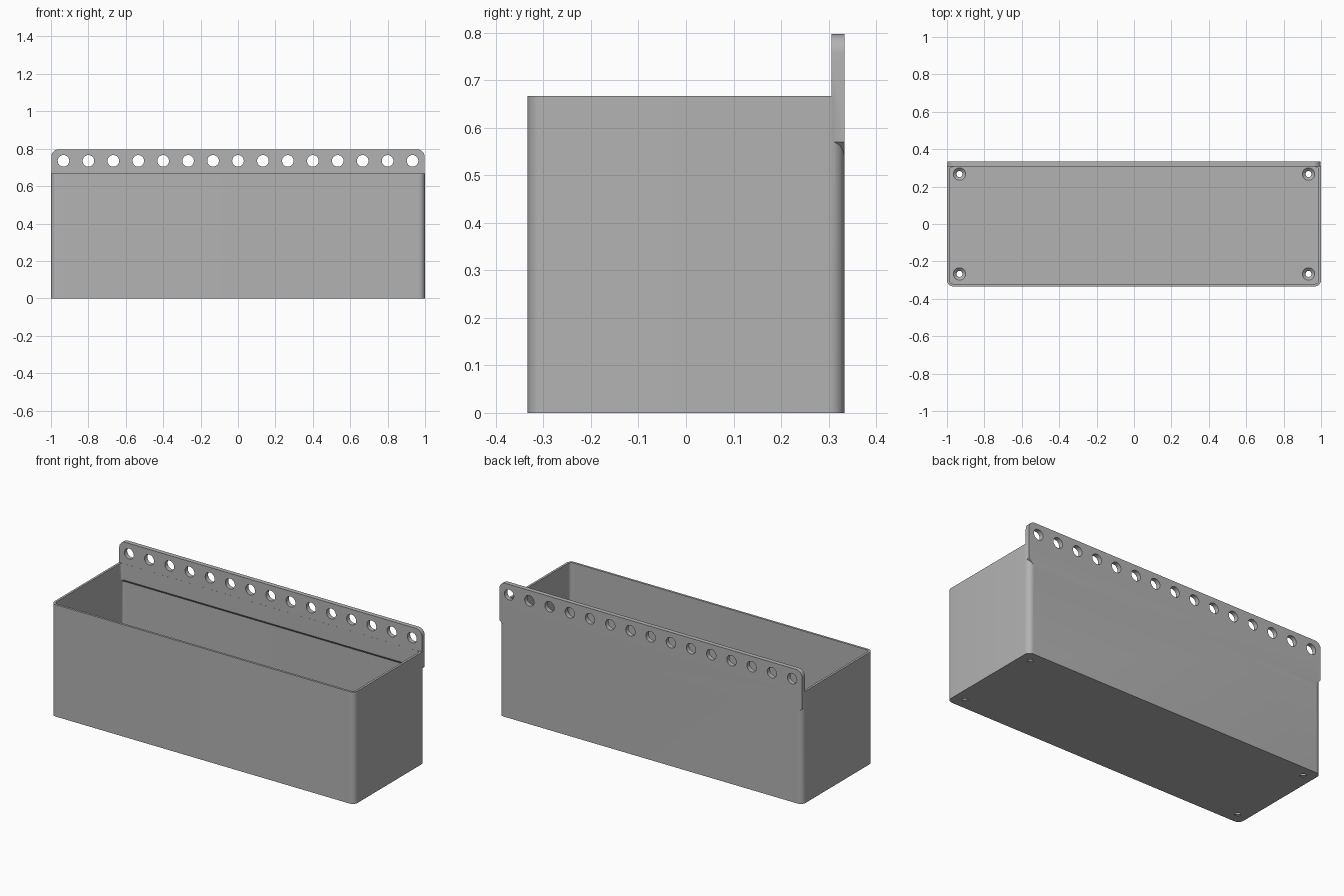
import bpy, bmesh, math

if "Cube" in bpy.data.objects:
    bpy.data.objects.remove(bpy.data.objects["Cube"], do_unlink=True)

# Single plain material
grey = bpy.data.materials.new("plain grey")
grey.use_nodes = True
colour = (0.45, 0.45, 0.45, 1)
grey.diffuse_color = colour
grey.node_tree.nodes["Principled BSDF"].inputs["Base Color"].default_value = colour


def loft(name, rings):
    """Solid through matching rings of 3D points, capped at both ends."""
    bm = bmesh.new()
    loops = [[bm.verts.new(p) for p in ring] for ring in rings]
    n = len(loops[0])
    for a, b in zip(loops, loops[1:]):
        for i in range(n):
            j = (i + 1) % n
            bm.faces.new((a[i], a[j], b[j], b[i]))
    bm.faces.new(loops[0][::-1])
    bm.faces.new(loops[-1])
    bmesh.ops.recalc_face_normals(bm, faces=bm.faces)
    mesh = bpy.data.meshes.new(name)
    bm.to_mesh(mesh)
    bm.free()
    obj = bpy.data.objects.new(name, mesh)
    bpy.context.collection.objects.link(obj)
    mesh.materials.append(grey)
    return obj


def arc(cx, cy, r, start, end, steps=10):
    angles = [math.radians(start + (end - start) * i / steps) for i in range(steps + 1)]
    return [(cx + r * math.cos(a), cy + r * math.sin(a)) for a in angles]


def rounded(hx, y0, y1, r, z):
    """Rounded rectangle in the horizontal plane."""
    pts = []
    for k, (x, y) in enumerate([(hx - r, y1 - r), (r - hx, y1 - r),
                                (r - hx, y0 + r), (hx - r, y0 + r)]):
        pts += arc(x, y, r, 90 * k, 90 * k + 90)
    return [(x, y, z) for x, y in pts]


def circle(x, y, r, z):
    return [(px, py, z) for px, py in arc(x, y, r, 0, 360, 32)[:-1]]


def combine(target, tool, operation):
    mod = target.modifiers.new(operation, "BOOLEAN")
    mod.operation, mod.solver, mod.object = operation, "EXACT", tool
    bpy.context.view_layer.objects.active = target
    bpy.ops.object.modifier_apply(modifier=mod.name)
    bpy.data.objects.remove(tool, do_unlink=True)


W, D, H = 1.0, 0.3333, 0.667
WALL, FLOOR, R = 0.0133, 0.02, 0.033
PLATE_Y, PLATE_X, PLATE_TOP = 0.3065, 0.998, 0.797

# Outer body of the bin
body = loft("storage_bin", [rounded(W, -D, D, R, z) for z in (0, H)])

# Back mounting plate with rounded top and chamfered lower corners
half = [(0.958, 0.53), (PLATE_X, 0.57)] + arc(PLATE_X - 0.04, PLATE_TOP - 0.04, 0.04, 0, 90)
outline = half + [(-x, z) for x, z in reversed(half)]
plate = loft("mounting_plate", [[(x, y, z) for x, z in outline] for y in (PLATE_Y, D)])
combine(body, plate, "UNION")

# Cavity, stepping forward under the thicker plate
steps = [(FLOOR, D - WALL), (0.555, D - WALL), (0.57, PLATE_Y - 0.0003), (0.9, PLATE_Y - 0.0003)]
cavity = loft("cavity", [rounded(W - WALL, WALL - D, back, R - WALL, z) for z, back in steps])
combine(body, cavity, "DIFFERENCE")

# Row of hanging holes through the plate
for i in range(15):
    x = (i - 7) * 0.1333
    hole = loft("hole", [[(px, y, pz) for px, pz, _ in circle(x, 0.735, 0.031, 0)]
                         for y in (0.28, 0.36)])
    combine(body, hole, "DIFFERENCE")

# Countersunk screw holes in the floor corners
for sx in (-1, 1):
    for sy in (-1, 1):
        profile = [(-0.02, 0.016), (0.004, 0.016), (FLOOR, 0.033), (FLOOR + 0.02, 0.033)]
        screw = loft("screw", [circle(sx * 0.933, sy * 0.267, r, z) for z, r in profile])
        combine(body, screw, "DIFFERENCE")

# Smooth rounded corners, crisp edges
bpy.ops.object.select_all(action="DESELECT")
body.select_set(True)
bpy.context.view_layer.objects.active = body
bpy.ops.object.shade_smooth_by_angle(angle=math.radians(30))
